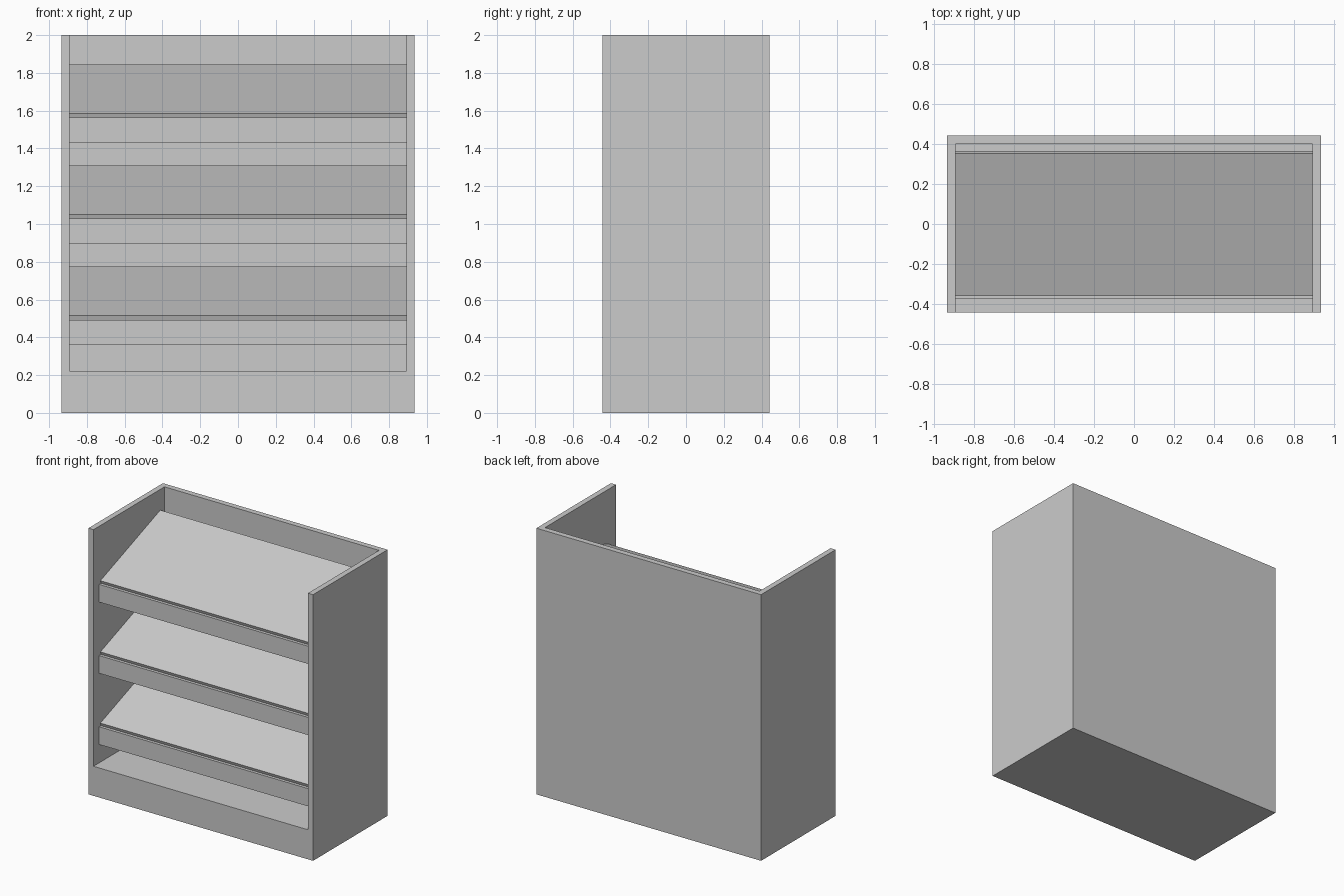
import bpy, bmesh
from math import radians, sin, cos, tan

if "Cube" in bpy.data.objects:
    bpy.data.objects.remove(bpy.data.objects["Cube"])

grey = bpy.data.materials.new("light grey")
grey.diffuse_color = (0.6, 0.6, 0.6, 1)
grey.use_nodes = True
grey.node_tree.nodes["Principled BSDF"].inputs["Base Color"].default_value = grey.diffuse_color

W, Y0, Y1, H = 0.934, -0.4425, 0.4425, 2.0   # half width, front, back, height
WALL, BASE = 0.042, 0.222
INNER = W - WALL


def prism(name, profile, half_width):
    """Extrude a (y, z) side profile across x."""
    bm = bmesh.new()
    face = bm.faces.new([bm.verts.new((-half_width, y, z)) for y, z in profile])
    ext = bmesh.ops.extrude_face_region(bm, geom=[face])
    moved = [g for g in ext["geom"] if isinstance(g, bmesh.types.BMVert)]
    bmesh.ops.translate(bm, verts=moved, vec=(2 * half_width, 0, 0))
    bmesh.ops.recalc_face_normals(bm, faces=bm.faces)
    mesh = bpy.data.meshes.new(name)
    bm.to_mesh(mesh)
    bm.free()
    mesh.materials.append(grey)
    obj = bpy.data.objects.new(name, mesh)
    bpy.context.collection.objects.link(obj)
    return obj


def rect(y0, y1, z0, z1):
    return [(y0, z0), (y1, z0), (y1, z1), (y0, z1)]


# Cabinet: solid block hollowed from the front and top, leaving base, sides and back
cabinet = prism("cabinet", rect(Y0, Y1, 0, H), W)
cutter = prism("cabinet_cutter", rect(Y0 - 0.2, Y1 - WALL, BASE, H + 0.2), INNER)
cutter.hide_render = True
cutter.hide_viewport = True
cut = cabinet.modifiers.new("hollow", "BOOLEAN")
cut.object = cutter
cut.operation = "DIFFERENCE"
cut.solver = "EXACT"

# Three sloping shelves, each with an upright front rail
TILT, THICK = radians(20), 0.042
FRONT, BACK = -0.36, 0.351
for i in range(3):
    z = 0.515 + i * 0.535
    z_back = z + (BACK - FRONT) * tan(TILT)
    dy, dz = THICK * sin(TILT), THICK * cos(TILT)
    prism(f"shelf_{i + 1}",
          [(FRONT, z), (FRONT + dy, z - dz), (BACK + dy, z_back - dz), (BACK, z_back)], INNER)
    prism(f"shelf_rail_{i + 1}", rect(-0.375, -0.333, z - 0.155, z - 0.022), INNER)
